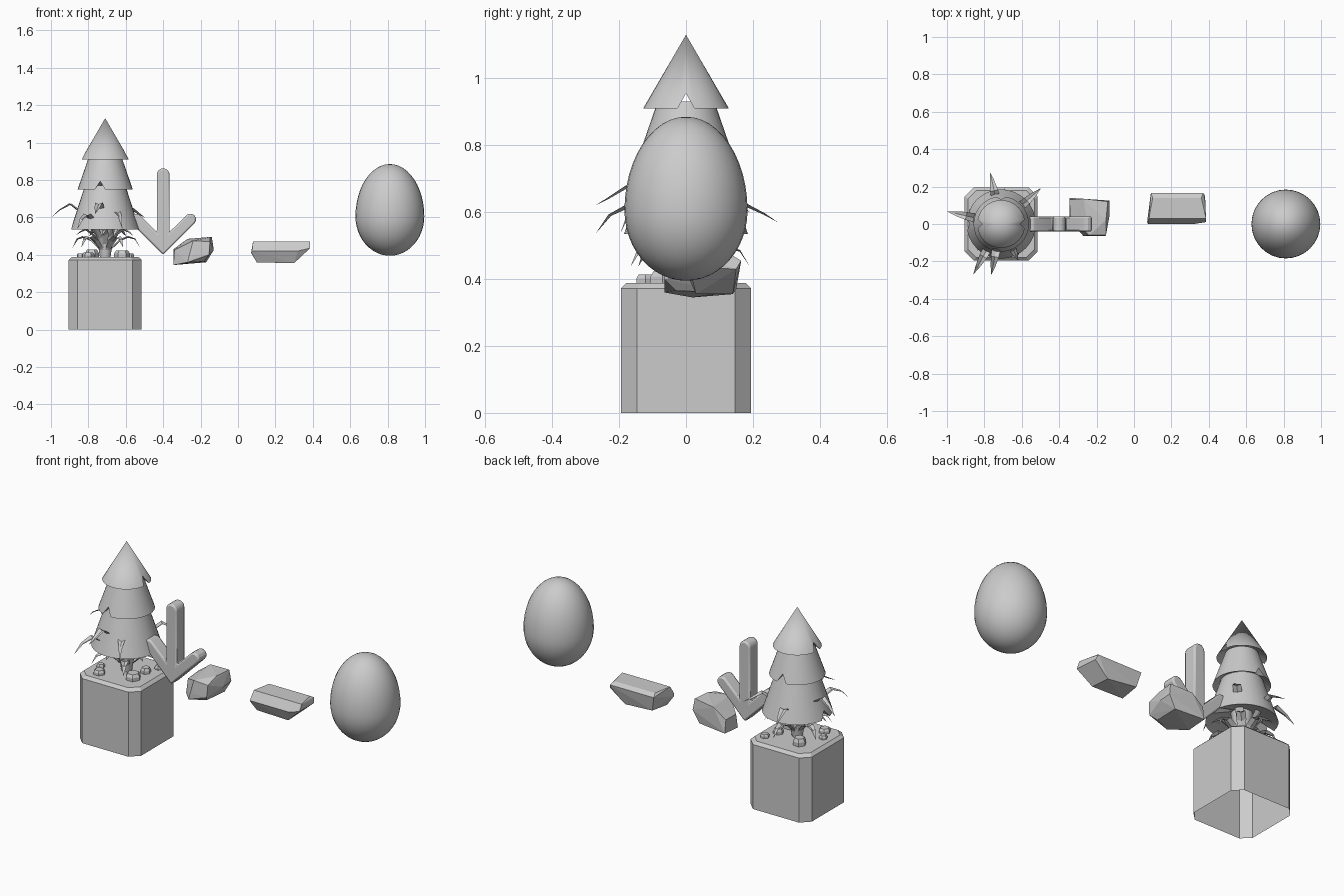
import bpy, bmesh, math
from math import sin, cos, pi, radians

if "Cube" in bpy.data.objects:
    bpy.data.objects.remove(bpy.data.objects["Cube"])

CX = -0.71  # tree and planter axis


def finish(name, bm, smooth=None):
    bmesh.ops.recalc_face_normals(bm, faces=bm.faces)
    me = bpy.data.meshes.new(name)
    bm.to_mesh(me)
    bm.free()
    ob = bpy.data.objects.new(name, me)
    bpy.context.collection.objects.link(ob)
    if smooth:
        bpy.ops.object.select_all(action='DESELECT')
        ob.select_set(True)
        bpy.context.view_layer.objects.active = ob
        bpy.ops.object.shade_smooth_by_angle(angle=radians(smooth))
    return ob


def loft(bm, loops):
    rings = [[bm.verts.new(p) for p in loop] for loop in loops]
    n = len(rings[0])
    for a, b in zip(rings, rings[1:]):
        for i in range(n):
            j = (i + 1) % n
            bm.faces.new((a[i], a[j], b[j], b[i]))
    return rings


def ring(r, z, n, x=CX):
    return [(x + r * cos(2 * pi * i / n), r * sin(2 * pi * i / n), z) for i in range(n)]


def hull(name, points):
    bm = bmesh.new()
    for p in points:
        bm.verts.new(p)
    res = bmesh.ops.convex_hull(bm, input=bm.verts[:])
    junk = {g for g in res["geom_interior"] + res["geom_unused"]
            if isinstance(g, bmesh.types.BMVert) and g.is_valid}
    bmesh.ops.delete(bm, geom=list(junk), context='VERTS')
    return finish(name, bm)


# Planter: chamfered block, open underneath
def octagon(h, c, z):
    pts = [(h, -h + c), (h, h - c), (h - c, h), (-h + c, h),
           (-h, h - c), (-h, -h + c), (-h + c, -h), (h - c, -h)]
    return [(CX + x, y, z) for x, y in pts]


bm = bmesh.new()
rings = loft(bm, [octagon(.195, .048, 0), octagon(.195, .048, .372), octagon(.178, .044, .388)])
bm.faces.new(rings[-1])
finish("planter", bm)


# Tree tiers: cones with small V notches in the rim
def tier(name, r0, z0, r1, z1, notches):
    n = 32
    low, high = ring(r0, z0, n), ring(r1, z1, n)
    for a in notches:
        i = round(a / 360 * n) % n
        t = .045 / (z1 - z0)
        low[i] = tuple(p + (q - p) * t for p, q in zip(low[i], high[i]))
    bm = bmesh.new()
    rings = loft(bm, [ring(.05, z0 + .05, n), low, high])
    bm.faces.new(rings[0])
    if r1 > .01:
        bm.faces.new(rings[-1])
    bmesh.ops.remove_doubles(bm, verts=bm.verts, dist=1e-5)
    finish(name, bm, 35)


tier("tree_tier_bottom", .185, .535, .108, .77, [0, 180])
tier("tree_tier_middle", .148, .748, .085, .93, [90, 256])
tier("tree_tier_top", .128, .91, .0, 1.13, [0, 180])

# Trunk
bm = bmesh.new()
loft(bm, [ring(.028, .385, 10), ring(.06, .60, 10)])
finish("trunk", bm, 50)


# Arching folded leaves
def leaf(bm, angle, reach, peak, tip, width):
    a, base = radians(angle), .39
    fr = [.04, .2, .42, .65, .85, 1]
    hs = [0, .45, .82, 1, .88, 0]
    ws = [.3, .7, 1, .9, .5, .03]
    prev = None
    for f, h, w in zip(fr, hs, ws):
        z = tip if f == 1 else base + (peak - base) * h
        row = []
        for s in (-1, 0, 1):
            r, t = f * reach, s * w * width / 2
            row.append(bm.verts.new((CX + r * cos(a) - t * sin(a),
                                     r * sin(a) + t * cos(a),
                                     z - (0 if s else .2 * w * width))))
        if prev:
            for k in (0, 1):
                bm.faces.new((prev[k], prev[k + 1], row[k + 1], row[k]))
        prev = row


bm = bmesh.new()
for a, r, p, t in [(167, .295, .675, .60), (102, .28, .625, .57), (42, .285, .65, .60),
                   (-101, .275, .68, .62), (-119, .305, .62, .54), (-65, .215, .64, .54)]:
    leaf(bm, a, r, p, t, .048)
finish("long_leaves", bm)

bm = bmesh.new()
for i in range(10):
    leaf(bm, 36 * i + 12, (.19, .165)[i % 2], (.50, .54)[i % 2], (.44, .50)[i % 2], .05)
finish("short_leaves", bm)

# Pebbles on the planter
for k, (x, y, r, h) in enumerate([(.09, -.07, .042, .035), (-.09, -.12, .032, .025),
                                  (-.07, .08, .036, .04), (.13, .11, .025, .02),
                                  (.10, .03, .028, .03), (-.13, -.05, .022, .02)]):
    hull(f"pebble_{k + 1}", [(CX + x + f * r * cos(i * pi / 3 + k), y + f * r * sin(i * pi / 3 + k), z)
                             for f, z in ((1, .38), (1, .388 + h * .55), (.75, .388 + h))
                             for i in range(6)])

# Rounded branching marker: half outline mirrored, extruded and bevelled
half = [(0, .40)]
cx, cz, r = .145, .589, .031
half += [(cx + r * cos(t), cz + r * sin(t)) for t in [radians(-45 + 30 * i) for i in range(7)]]
half += [(.034, .522)]
half += [(.034 * cos(t), .828 + .034 * sin(t)) for t in [radians(22.5 * i) for i in range(5)]]
outline = half + [(-x, z) for x, z in reversed(half[1:-1])]
bm = bmesh.new()
a, b = loft(bm, [[(-.40 + x, y, z) for x, z in outline] for y in (-.04, .04)])
bm.faces.new(a)
bm.faces.new(b)
marker = finish("branching_marker", bm, 25)
bev = marker.modifiers.new("edge", 'BEVEL')
bev.width, bev.segments, bev.angle_limit = .009, 2, radians(50)

# Floating rocks
hull("left_rock", [(-.345, .14, .355), (-.345, .02, .345), (-.345, .13, .43), (-.34, .03, .425),
                   (-.27, -.065, .36), (-.24, -.065, .40), (-.24, -.06, .475), (-.155, -.065, .40),
                   (-.15, -.06, .47), (-.13, .05, .425), (-.13, .125, .43), (-.14, .12, .495),
                   (-.15, .02, .495), (-.27, .135, .485), (-.17, .12, .36), (-.18, -.03, .365)])
hull("right_rock", [(.09, .165, .455), (.37, .165, .455), (.36, .14, .47), (.10, .14, .47),
                    (.08, .03, .47), (.385, .03, .47), (.385, .01, .435), (.075, 0, .42),
                    (.32, 0, .42), (.07, .01, .41), (.10, .03, .36), (.30, .03, .355),
                    (.29, .14, .355), (.11, .15, .37), (.38, .15, .43)])

# Egg
bm = bmesh.new()
bmesh.ops.create_uvsphere(bm, u_segments=32, v_segments=24, radius=1)
for v in bm.verts:
    x, y, z = v.co
    v.co = (.812 + .184 * x, .184 * y, .605 + z * (.28 if z > 0 else .21))
finish("egg", bm, 60)
